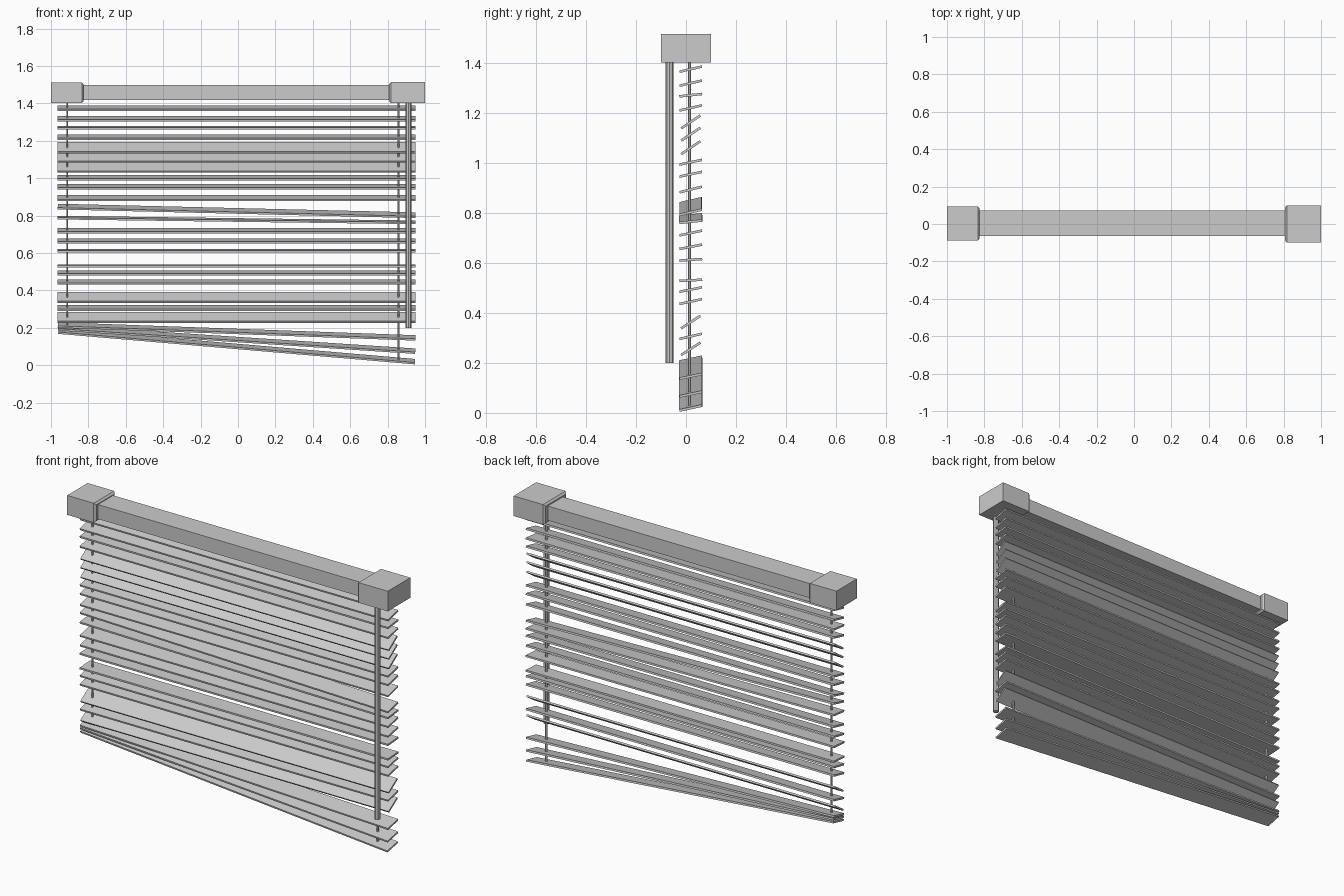
import bpy, bmesh, math
from mathutils import Matrix, Vector

if "Cube" in bpy.data.objects:
    bpy.data.objects.remove(bpy.data.objects["Cube"])


def finish(bm, name):
    me = bpy.data.meshes.new(name)
    bm.to_mesh(me)
    bm.free()
    ob = bpy.data.objects.new(name, me)
    bpy.context.collection.objects.link(ob)
    return ob


def box(lo, hi):
    bm = bmesh.new()
    lo, hi = Vector(lo), Vector(hi)
    bmesh.ops.create_cube(bm, size=1, matrix=Matrix.Translation((lo + hi) / 2)
                          @ Matrix.Diagonal((*(hi - lo), 1)))
    return bm


def rod(name, x, y, z0, z1, radius, sides):
    bm = bmesh.new()
    bmesh.ops.create_cone(bm, cap_ends=True, segments=sides, radius1=radius,
                          radius2=radius, depth=z1 - z0,
                          matrix=Matrix.Translation((x, y, (z0 + z1) / 2)))
    return finish(bm, name)


def end_cap(name, lo, hi, inner_x):
    # block with a chamfered rim on the side facing the rail
    bm = box(lo, hi)
    rim = [e for e in bm.edges
           if all(abs(v.co.x - inner_x) < 1e-4 for v in e.verts)]
    bmesh.ops.bevel(bm, geom=rim, offset=0.01, segments=1, affect='EDGES')
    return finish(bm, name)


# Head rail and its end caps
finish(box((-0.9, -0.063, 1.417), (0.9, 0.072, 1.498)), "head_rail")
end_cap("left_end_cap", (-1, -0.087, 1.403), (-0.825, 0.094, 1.512), -0.825)
end_cap("right_end_cap", (0.808, -0.1, 1.401), (1, 0.1, 1.514), 0.808)

# Tilt wand and ladder cords
rod("tilt_wand", 0.911, -0.065, 0.2, 1.41, 0.016, 8)
rod("left_cord", -0.913, 0.014, 0.19, 1.42, 0.006, 6)
rod("right_cord", 0.857, 0.014, 0.03, 1.42, 0.006, 6)

# Slats: left height, right height, tilt in degrees
SLATS = [
    (1.374, 1.374, 13), (1.318, 1.318, 13), (1.27, 1.27, 6), (1.219, 1.219, 13),
    (1.163, 1.163, 34), (1.114, 1.114, 34), (1.06, 1.06, 34), (1.002, 1.002, 12),
    (0.954, 0.954, 12), (0.893, 0.893, 14), (0.848, 0.802, 13), (0.789, 0.764, 6),
    (0.719, 0.719, 12), (0.664, 0.664, 11), (0.612, 0.612, 4), (0.53, 0.53, 3),
    (0.493, 0.493, 11), (0.445, 0.445, 12), (0.363, 0.363, 33), (0.306, 0.306, 13),
    (0.256, 0.256, 33), (0.215, 0.146, 12), (0.2, 0.075, 12), (0.182, 0.019, 12),
]
LENGTH, WIDTH, THICK = 1.914, 0.092, 0.01
for i, (zl, zr, tilt) in enumerate(SLATS, 1):
    half = Vector((LENGTH / 2, WIDTH / 2, THICK / 2))
    bm = box(-half, half)
    roll = math.asin((zl - zr) / LENGTH)
    bm.transform(Matrix.Translation((-0.007, 0.019, (zl + zr) / 2))
                 @ Matrix.Rotation(roll, 4, 'Y')
                 @ Matrix.Rotation(math.radians(tilt), 4, 'X'))
    finish(bm, f"slat_{i:02d}")
